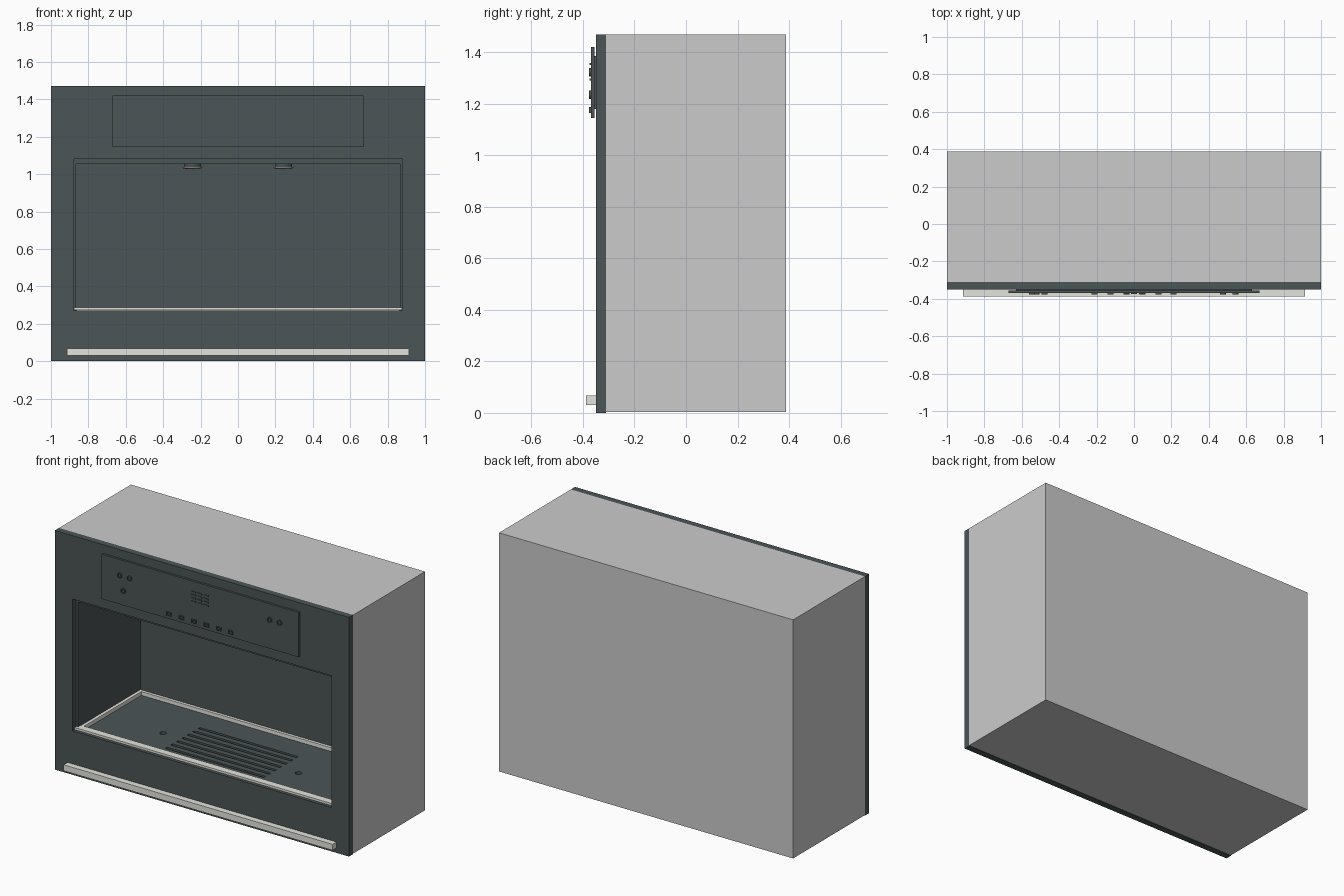
import bpy, bmesh
from math import cos, sin, pi, radians

if "Cube" in bpy.data.objects:
    bpy.data.objects.remove(bpy.data.objects["Cube"])


def mat(name, col):
    m = bpy.data.materials.new(name)
    m.diffuse_color = (*col, 1)
    m.use_nodes = True
    m.node_tree.nodes["Principled BSDF"].inputs["Base Color"].default_value = m.diffuse_color
    return m


DARK = mat("dark_enamel", (0.07, 0.09, 0.092))
STEEL = mat("light_steel", (0.78, 0.78, 0.73))


def finish(name, bm, m=None):
    me = bpy.data.meshes.new(name)
    bm.to_mesh(me)
    bm.free()
    ob = bpy.data.objects.new(name, me)
    bpy.context.collection.objects.link(ob)
    if m:
        me.materials.append(m)
    return ob


def add_box(bm, x0, x1, y0, y1, z0, z1):
    vs = bmesh.ops.create_cube(bm, size=1)["verts"]
    for v in vs:
        v.co = (x1 if v.co.x > 0 else x0, y1 if v.co.y > 0 else y0, z1 if v.co.z > 0 else z0)


def box(name, dims, m=None, open_front=False, inward=False):
    bm = bmesh.new()
    add_box(bm, *dims)
    bm.normal_update()
    if open_front:
        bmesh.ops.delete(bm, geom=[f for f in bm.faces if f.normal.y < -0.9], context="FACES")
    if inward:
        bmesh.ops.reverse_faces(bm, faces=bm.faces[:])
    return finish(name, bm, m)


def ring(name, outer, inner, a, b, m=None, axis="y"):
    """Closed band between two outlines, extruded from a to b along the axis."""
    bm = bmesh.new()
    pt = (lambda p, t: (p[0], t, p[1])) if axis == "y" else (lambda p, t: (p[0], p[1], t))
    loops = [[bm.verts.new(pt(p, t)) for p in o]
             for o, t in ((outer, a), (outer, b), (inner, b), (inner, a))]
    n = len(outer)
    for k in range(4):
        p, q = loops[k], loops[(k + 1) % 4]
        for i in range(n):
            j = (i + 1) % n
            bm.faces.new((p[i], p[j], q[j], q[i]))
    bmesh.ops.recalc_face_normals(bm, faces=bm.faces[:])
    return finish(name, bm, m)


def rect(x, lo, hi):
    return [(-x, lo), (x, lo), (x, hi), (-x, hi)]


def ngon(cx, cz, r, n):
    return [(cx + r * cos(pi / 2 + 2 * pi * i / n), cz + r * sin(pi / 2 + 2 * pi * i / n)) for i in range(n)]


def add_cyl(bm, x, y, z0, z1, r, n=24):
    vs = bmesh.ops.create_cone(bm, cap_ends=True, segments=n, radius1=r, radius2=r, depth=z1 - z0)["verts"]
    bmesh.ops.translate(bm, verts=vs, vec=(x, y, (z0 + z1) / 2))


# housing, front frame and recessed cavity
box("housing", (-1, 1, -0.31, 0.388, 0.003, 1.47), open_front=True)
ring("front_frame", rect(1, 0, 1.47), rect(0.88, 0.27, 1.08), -0.35, -0.31, DARK)
ring("cavity_step", rect(0.9, 0.25, 1.1), rect(0.865, 0.272, 1.055), -0.318, -0.306, DARK)
box("cavity", (-0.865, 0.865, -0.31, 0.287, 0.225, 1.055), DARK, open_front=True, inward=True)
box("bottom_handle", (-0.915, 0.915, -0.388, -0.345, 0.03, 0.067), STEEL)

# drip tray with slots and two drain holes
tray = box("drip_tray", (-0.86, 0.86, -0.31, 0.285, 0.235, 0.262), DARK)
bm = bmesh.new()
for i in range(7):
    y = -0.06 + (i - 3) * 0.053
    add_box(bm, -0.335, 0.335, y - 0.009, y + 0.009, 0.2, 0.3)
for s in (-1, 1):
    add_cyl(bm, s * 0.46, -0.07, 0.2, 0.3, 0.019)
cutter = finish("tray_cutter", bm)
cutter.hide_render = True
cutter.hide_viewport = True
mod = tray.modifiers.new("slots", "BOOLEAN")
mod.operation = "DIFFERENCE"
mod.solver = "EXACT"
mod.object = cutter

# bright rim round the tray
ring("tray_rim", rect(0.864, -0.31, 0.286), rect(0.845, -0.29, 0.268), 0.25, 0.285, STEEL, "z")
box("tray_front_lip", (-0.876, 0.876, -0.335, -0.29, 0.273, 0.286), STEEL)

# two ceiling lamps
for s, side in ((-1, "left"), (1, "right")):
    bm = bmesh.new()
    add_cyl(bm, s * 0.243, -0.03, 1.036, 1.056, 0.045)
    finish("lamp_mount_" + side, bm, DARK)
    bm = bmesh.new()
    bmesh.ops.create_uvsphere(bm, u_segments=32, v_segments=12, radius=0.055)
    for v in bm.verts:
        v.co = (v.co.x + s * 0.243, v.co.y - 0.03, v.co.z * 0.16 + 1.035)
    for f in bm.faces:
        f.smooth = True
    finish("lamp_lens_" + side, bm, STEEL)

# triangle label on the cavity back wall
box("back_label", (-0.063, 0.063, 0.281, 0.288, 0.71, 0.82), DARK)
ring("label_triangle", ngon(0, 0.762, 0.047, 3), ngon(0, 0.762, 0.036, 3), 0.277, 0.283, DARK)

# control panel on a small spacer
box("control_panel", (-0.67, 0.67, -0.369, -0.356, 1.145, 1.42), DARK)
box("panel_spacer", (-0.63, 0.63, -0.358, -0.348, 1.18, 1.385), DARK)

# round touch symbols
for i, (x, z) in enumerate([(-0.545, 1.323), (-0.478, 1.323), (-0.52, 1.235), (0.475, 1.323), (0.542, 1.323)]):
    ring(f"touch_ring_{i}", ngon(x, z, 0.016, 20), ngon(x, z, 0.011, 20), -0.376, -0.367, DARK)

# row of selector marks
for i, x in enumerate((-0.21, -0.125, -0.04, 0.045, 0.13, 0.21)):
    ring(f"selector_mark_{i}", [(x + px, pz) for px, pz in rect(0.016, 1.165, 1.187)],
         [(x + px, pz) for px, pz in rect(0.011, 1.17, 1.182)], -0.376, -0.367, DARK)

# display made of plain bars
for r in range(4):
    for c in range(3):
        x, z = (c - 1) * 0.042, 1.325 + (r - 1.5) * 0.02
        box(f"display_bar_{r}_{c}", (x - 0.015, x + 0.015, -0.374, -0.367, z - 0.004, z + 0.004), DARK)
